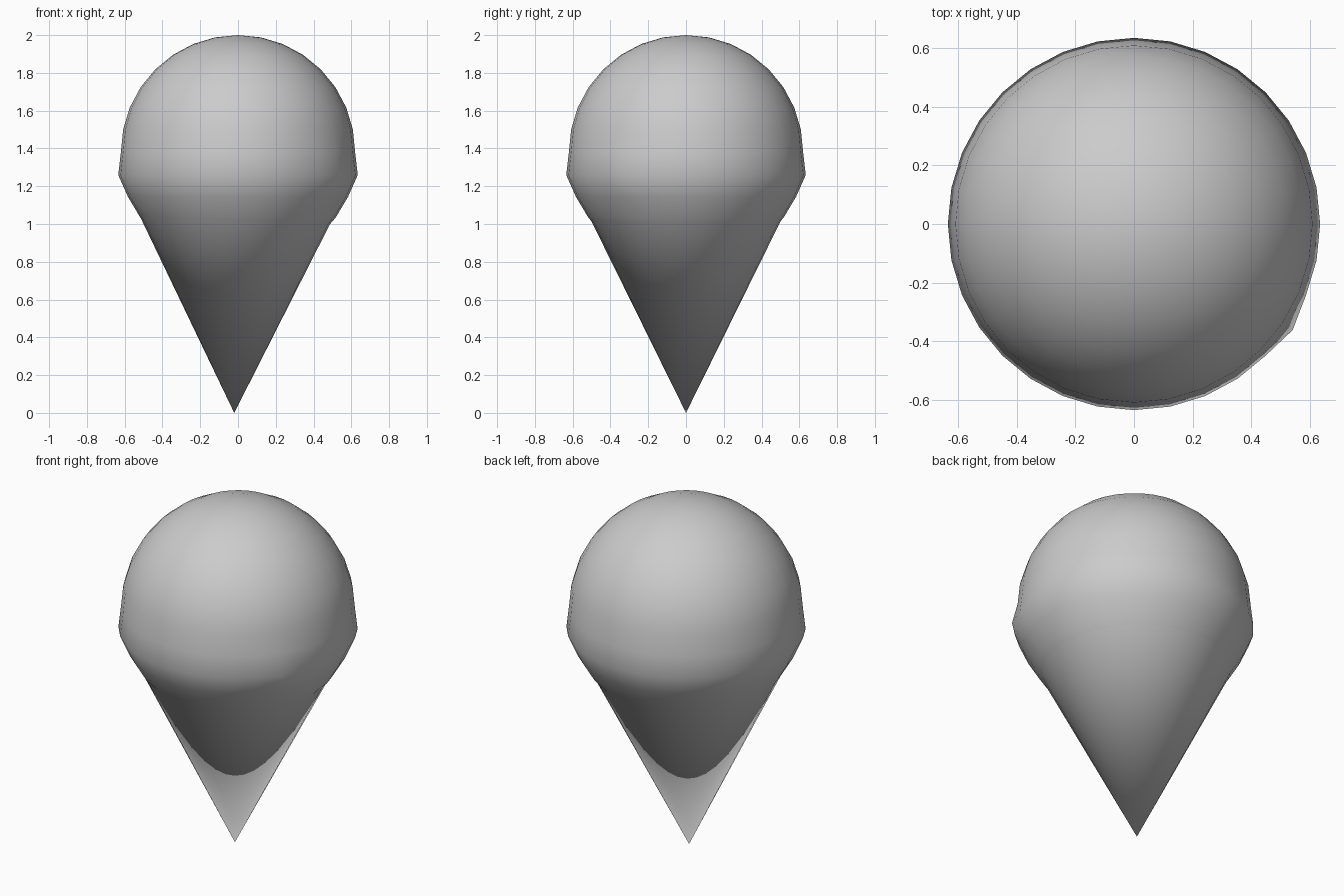
import bpy, math

if "Cube" in bpy.data.objects:
    bpy.data.objects.remove(bpy.data.objects["Cube"])

SEG = 32

def smooth(obj, angle):
    bpy.ops.object.select_all(action='DESELECT')
    obj.select_set(True)
    bpy.context.view_layer.objects.active = obj
    bpy.ops.object.shade_smooth_by_angle(angle=math.radians(angle))

# Cone: point down, capped rim hidden inside the scoop
bpy.ops.mesh.primitive_cone_add(vertices=SEG, radius1=0.0, radius2=0.612,
                                depth=1.24, location=(0, 0, 0.62))
cone = bpy.context.object
cone.name = "wafer_cone"
for v in cone.data.vertices:
    if v.co.z < 0:
        v.co.x -= 0.02  # tip sits slightly off centre
    else:
        v.co.x -= 0.003
smooth(cone, 40)

# Scoop: sphere whose lower rows are pushed out over the cone rim
R, CZ = 0.62, 1.38
bpy.ops.mesh.primitive_uv_sphere_add(segments=SEG, ring_count=16, radius=R,
                                     location=(0, 0, CZ))
scoop = bpy.context.object
scoop.name = "ice_cream_scoop"
row_radius = {9: 0.634, 10: 0.582, 11: 0.518}
for v in scoop.data.vertices:
    row = round(math.acos(max(-1, min(1, v.co.z / R))) / (math.pi / 16))
    if row in row_radius:
        r = row_radius[row]
        a = math.atan2(v.co.y, v.co.x)
        # small lump on the front right of the bulging row
        if row == 9 and abs(math.degrees(a) + 33.75) < 3:
            r = 0.65
        v.co.x, v.co.y = r * math.cos(a), r * math.sin(a)
smooth(scoop, 60)
